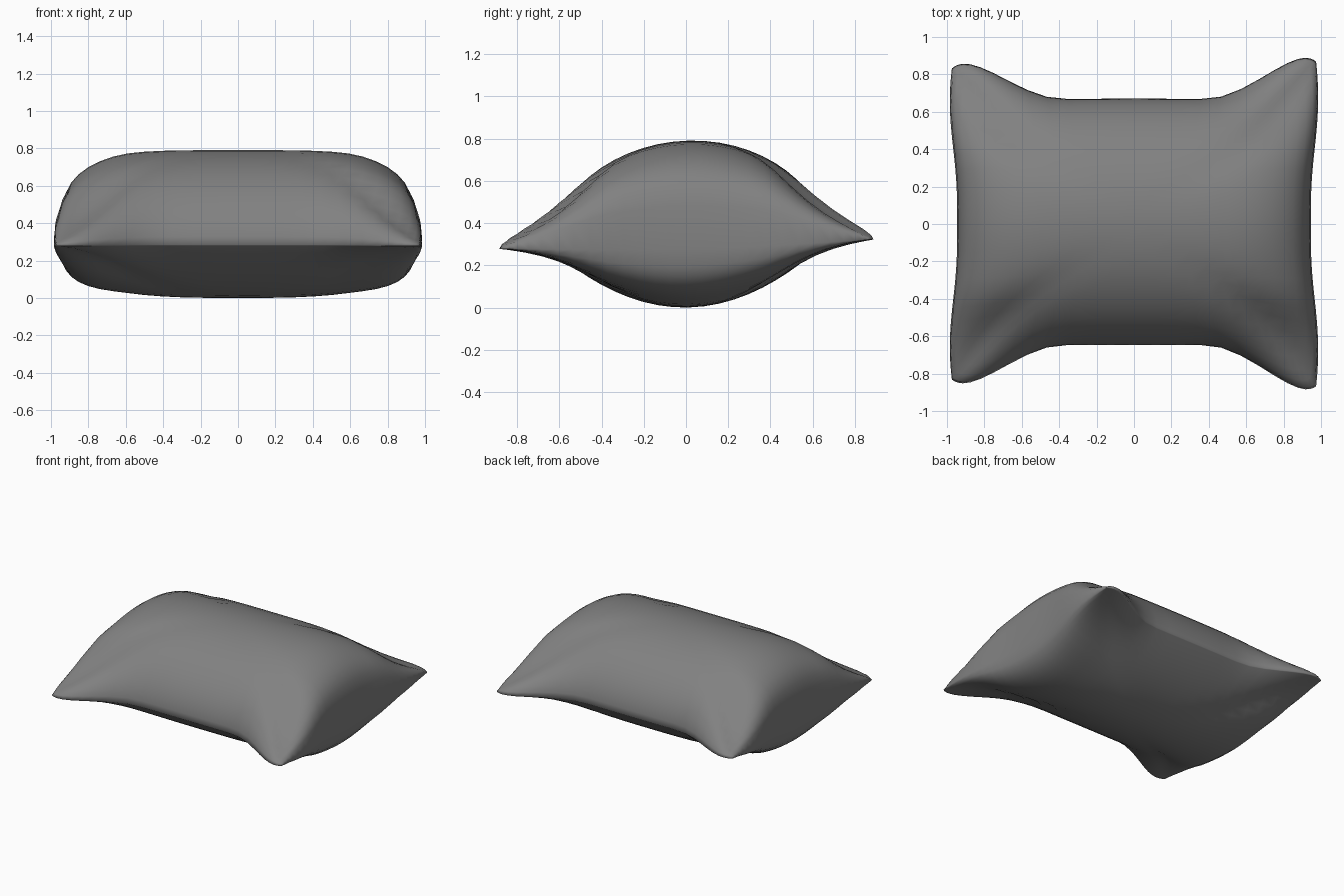
import bpy, bmesh, math

cube = bpy.data.objects.get("Cube")
if cube:
    bpy.data.objects.remove(cube, do_unlink=True)

fabric = bpy.data.materials.new("grey fabric")
fabric.use_nodes = True
grey = (0.22, 0.22, 0.22, 1)
fabric.diffuse_color = grey
fabric.node_tree.nodes["Principled BSDF"].inputs["Base Color"].default_value = grey


def smooth(a, b, t):
    t = min(max((t - a) / (b - a), 0), 1)
    return t * t * (3 - 2 * t)


def cushion_point(s, t, side):
    """Map a unit-square point to the upper (1) or lower (-1) cushion face."""
    u, v = math.sin(s * math.pi / 2), math.sin(t * math.pi / 2)
    au, av = min(abs(u), 1), min(abs(v), 1)
    # Round the four corners of the outline
    k = max(au, av) / max((au ** 7 + av ** 7) ** (1 / 7), 1e-6)
    # Pull only the outer rim of the corners out into ears
    x = u * k * (0.945 + 0.13 * av ** 3)
    reach = (0.28 + 0.02 * u) * smooth(0.35, 1, au) * av ** 3
    y = v * k * (0.658 + reach) + 0.012 * (1 - au * au)
    # Boxy across the width, lens shaped across the depth
    n = 4.2 if side > 0 else 3
    across = max(1 - au ** n, 0) ** (1 / n)
    along = max(1 - av * av, 0) ** (0.55 if side > 0 else 1)
    ear = 1 - 0.4 * smooth(0.4, 1, au) * smooth(0.5, 1, av)
    # The seam dips slightly along the two ends
    seam = 0.3 + 0.025 * y - 0.025 * smooth(0.6, 1, au) * (1 - av * av)
    height = 0.49 if side > 0 else -0.3
    return x, y, seam + height * across * along * ear


# Upper and lower cushion faces, welded along the seam
bm = bmesh.new()
for side in (1, -1):
    grid = bmesh.ops.create_grid(bm, x_segments=28, y_segments=28, size=1)
    for vert in grid["verts"]:
        vert.co = cushion_point(vert.co.x, vert.co.y, side)
bmesh.ops.remove_doubles(bm, verts=bm.verts, dist=0.0005)
bmesh.ops.recalc_face_normals(bm, faces=bm.faces)
for face in bm.faces:
    face.smooth = True

mesh = bpy.data.meshes.new("cushion")
bm.to_mesh(mesh)
bm.free()
mesh.materials.append(fabric)
cushion = bpy.data.objects.new("cushion", mesh)
bpy.context.collection.objects.link(cushion)
